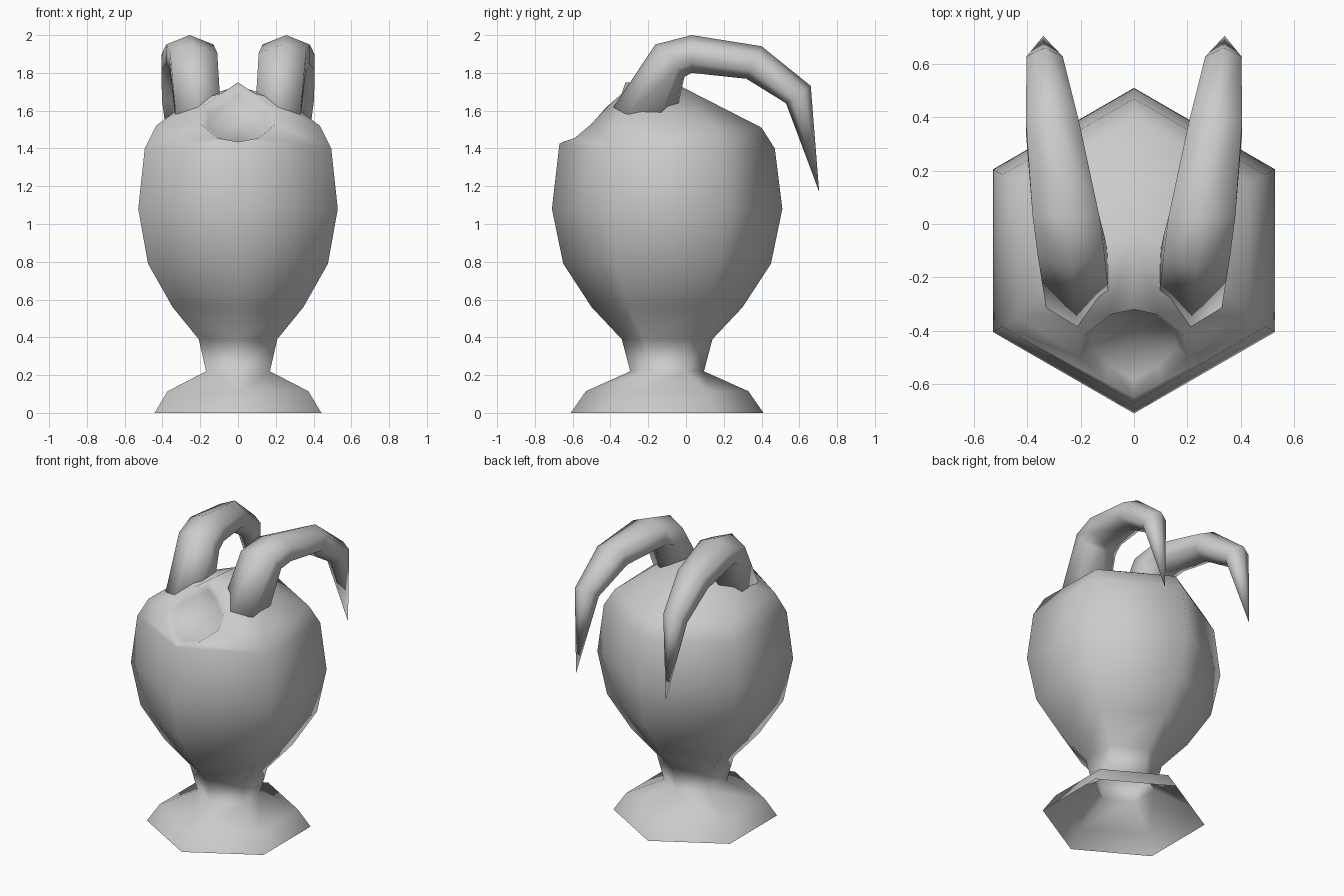
import bpy, bmesh, math
from mathutils import Vector

if "Cube" in bpy.data.objects:
    bpy.data.objects.remove(bpy.data.objects["Cube"])

clay = bpy.data.materials.new("plain grey")
clay.use_nodes = True
clay.diffuse_color = (0.6, 0.6, 0.6, 1)
clay.node_tree.nodes["Principled BSDF"].inputs["Base Color"].default_value = (0.6, 0.6, 0.6, 1)


def finish(bm, name):
    """Turn a right-hand half into a smooth, mirrored object."""
    bmesh.ops.recalc_face_normals(bm, faces=bm.faces)
    for f in bm.faces:
        f.smooth = True
    mesh = bpy.data.meshes.new(name)
    bm.to_mesh(mesh)
    bm.free()
    mesh.materials.append(clay)
    ob = bpy.data.objects.new(name, mesh)
    bpy.context.collection.objects.link(ob)
    ob.modifiers.new("mirror", 'MIRROR')
    return ob


def bridge(bm, a, b, closed=False):
    n = len(a)
    for i in range(n if closed else n - 1):
        j = (i + 1) % n
        bm.faces.new((a[i], a[j], b[j], b[i]))


# Vase: half of a six-sided lathe, open underneath
AXIS_Y = -0.1
PROFILE = [(0.51, 0), (0.43, 0.115), (0.195, 0.22), (0.24, 0.39),
           (0.40, 0.56), (0.55, 0.79), (0.61, 1.08), (0.57, 1.40)]
bm = bmesh.new()


def add(x, y, z):
    return bm.verts.new((x, y, z))


rings = []
for r, z in PROFILE:
    ring = []
    for k in range(4):
        a = math.radians(60 * k)
        x = 0 if k in (0, 3) else r * math.sin(a)
        ring.append(add(x, AXIS_Y - r * math.cos(a), z))
    rings.append(ring)
for lower, upper in zip(rings, rings[1:]):
    bridge(bm, lower, upper)
a0, a1, a2, a3 = rings[-1]
a0.co.z = 1.425

# Shoulder, crown and the slanted mouth rim
b1, b2, b3 = add(0.433, -0.35, 1.52), add(0.433, 0.15, 1.51), add(0, 0.40, 1.51)
c0, c1 = add(0, -0.03, 1.73), add(0.26, -0.15, 1.65)
rim = [add(*p) for p in [(0, -0.65, 1.435), (0.11, -0.59, 1.455), (0.2, -0.5, 1.53),
                         (0.19, -0.42, 1.62), (0.09, -0.34, 1.69), (0, -0.32, 1.75)]]
r0, r1, r2, r3, r4, r5 = rim
for face in [(a0, a1, r1, r0), (a1, b1, r2, r1), (b1, r3, r2), (b1, c1, r4, r3),
             (r4, c1, c0, r5), (b1, b2, c1), (b2, b3, c0, c1),
             (a1, a2, b2, b1), (a2, a3, b3, b2)]:
    bm.faces.new(face)

# Shallow dish inside the mouth
centre = Vector((0, -0.48, 1.59))
inward = Vector((0, 0.69, -0.72))
inner = [bm.verts.new(centre + (v.co - centre) * 0.8 + inward * 0.05) for v in rim]
bridge(bm, rim, inner)
floor = bm.verts.new(centre + inward * 0.08)
for p, q in zip(inner, inner[1:]):
    bm.faces.new((p, q, floor))
finish(bm, "vase_body")

# Horns: six-sided sections swept back, then down to a point
# x, y, z, half width, half height, tilt of the section's upper point
SECTIONS = [(0.21, -0.23, 1.56, 0.12, 0.17, 75), (0.235, -0.085, 1.865, 0.125, 0.115, 42),
            (0.255, 0.03, 1.9, 0.125, 0.1, 0), (0.305, 0.36, 1.855, 0.1, 0.095, -25),
            (0.335, 0.595, 1.685, 0.068, 0.08, -55)]
bm = bmesh.new()
loops = []
for x, y, z, w, h, tilt in SECTIONS:
    t = math.radians(tilt)
    up = Vector((0, -math.sin(t), math.cos(t)))
    loop = []
    for k in range(6):
        a = math.radians(60 * k)
        side = Vector((w / math.sin(math.radians(60)) * math.sin(a), 0, 0))
        loop.append(bm.verts.new(Vector((x, y, z)) + side + up * h * math.cos(a)))
    loops.append(loop)
for p, q in zip(loops, loops[1:]):
    bridge(bm, p, q, closed=True)
tip = bm.verts.new((0.34, 0.705, 1.17))
last = loops[-1]
for k in range(6):
    bm.faces.new((last[k], last[(k + 1) % 6], tip))
bm.faces.new(loops[0])
finish(bm, "curved_horns")
